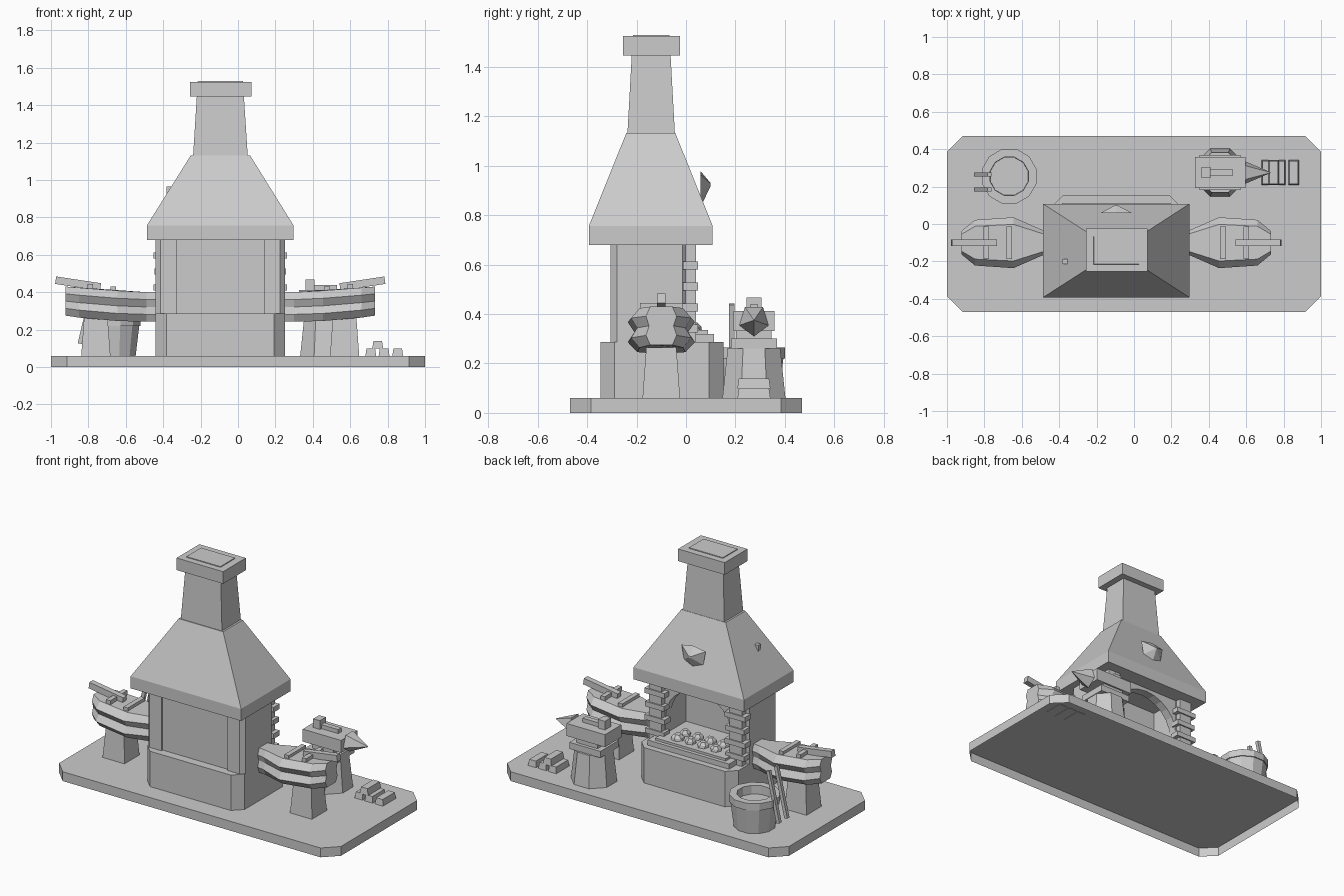
import bpy, math, random
from mathutils import Vector

random.seed(4)
if "Cube" in bpy.data.objects:
    bpy.data.objects.remove(bpy.data.objects["Cube"])

GREY = (0.6, 0.6, 0.6, 1)
stone = bpy.data.materials.new("plain_grey")
stone.use_nodes = True
stone.diffuse_color = GREY
stone.node_tree.nodes["Principled BSDF"].inputs["Base Color"].default_value = GREY

CX = -0.095          # forge centre line
GROUND = 0.06        # top of the plinth


def loft(name, rings, closed_loop=False, base=True):
    """Skin equal-length rings of points, capping the ends (or joining them)."""
    n = len(rings[0])
    verts = [tuple(p) for r in rings for p in r]
    spans = len(rings) if closed_loop else len(rings) - 1
    faces = []
    for k in range(spans):
        a, b = k * n, (k + 1) % len(rings) * n
        faces += [(a + i, a + (i + 1) % n, b + (i + 1) % n, b + i) for i in range(n)]
    if not closed_loop:
        faces.append(tuple(range(spans * n, spans * n + n)))
        if base:
            faces.append(tuple(reversed(range(n))))
    mesh = bpy.data.meshes.new(name)
    mesh.from_pydata(verts, [], faces)
    mesh.materials.append(stone)
    obj = bpy.data.objects.new(name, mesh)
    bpy.context.collection.objects.link(obj)
    return obj


def rect(x0, x1, y0, y1, z, c=0):
    """Rectangle ring with optional corner cuts."""
    if not c:
        return [(x0, y0, z), (x1, y0, z), (x1, y1, z), (x0, y1, z)]
    return [(x0 + c, y0, z), (x1 - c, y0, z), (x1, y0 + c, z), (x1, y1 - c, z),
            (x1 - c, y1, z), (x0 + c, y1, z), (x0, y1 - c, z), (x0, y0 + c, z)]


def box(name, x0, x1, y0, y1, z0, z1, cut=0, taper=0, base=True):
    t = taper
    return loft(name, [rect(x0, x1, y0, y1, z0, cut),
                       rect(x0 + t, x1 - t, y0 + t, y1 - t, z1, cut)], base=base)


def circle(x, y, z, r, n, turn=0.5):
    return [(x + r * math.cos((i + turn) * math.tau / n),
             y + r * math.sin((i + turn) * math.tau / n), z) for i in range(n)]


def bar(name, a, b, w, h):
    """Rectangular-section bar from point a to point b."""
    a, b = Vector(a), Vector(b)
    side = Vector((0, 1, 0))
    up = (b - a).normalized().cross(side)
    corners = [(-w, -h), (w, -h), (w, h), (-w, h)]
    return loft(name, [[p + side * s / 2 + up * u / 2 for s, u in corners] for p in (a, b)])


# plinth, an open-bottomed shell
box("plinth", -1, 1, -0.47, 0.47, 0, GROUND, 0.085, base=False)

# hearth block and fire tray
box("hearth_block", -0.44, 0.25, -0.347, 0.152, GROUND, 0.287, 0.058)
box("fire_tray", CX - 0.29, CX + 0.29, -0.2, 0.113, 0.287, 0.32)
box("fire_bed", CX - 0.25, CX + 0.25, -0.2, 0.09, 0.32, 0.335)
for row in range(2):
    for col in range(4):
        x, y = CX + (col - 1.5) * 0.09, 0.025 - row * 0.075
        r = random.uniform(0.034, 0.042)
        loft("coal", [circle(x, y, 0.333, r, 6, random.random()),
                      circle(x, y, 0.35, r * 0.9, 6), circle(x, y, 0.366, r * 0.5, 6)])

# firebox: side walls, recessed front wall and an arched mouth at the back
WALL = 0.235
for s in (-1, 1):
    a, b, c = CX + s * WALL, CX + s * 0.345, CX + s * 0.32
    plan = [(a, -0.305), (c, -0.305), (b, -0.28), (b, -0.015), (c, 0.008), (a, 0.008)][::s]
    loft("side_wall", [[(x, y, z) for x, y in plan] for z in (0.287, 0.685)])
box("front_wall", CX - WALL, CX + WALL, -0.292, -0.2, 0.287, 0.685)
arch = []
for i in range(13):
    t = i * math.pi / 12
    x, z = CX - WALL * math.cos(t), 0.445 + 0.215 * math.sin(t)
    arch.append([(x, -0.05, z), (x, 0.006, z), (x, 0.006, 0.684), (x, -0.05, 0.684)])
loft("mouth_arch", arch)

# stone pillars flanking the mouth
for s in (-1, 1):
    px = CX + s * 0.285
    box("pillar", px - 0.045, px + 0.045, -0.01, 0.04, 0.287, 0.685)
    for i in range(4):
        z, w = 0.325 + i * 0.085, 0.072 if i % 2 else 0.066
        box("pillar_stone", px - w, px + w, -0.012, 0.048, z, z + 0.032)

# hood, chimney running up through its cap
loft("hood", [rect(-0.487, 0.297, -0.393, 0.108, z) for z in (0.68, 0.757)]
     + [rect(-0.252, 0.064, -0.242, -0.043, 1.132)])
loft("chimney", [rect(-0.24, 0.052, -0.237, -0.045, 1.13), rect(-0.215, 0.026, -0.215, -0.067, 1.53)])
box("chimney_cap", -0.257, 0.073, -0.255, -0.025, 1.447, 1.525)

# faceted shield stone on the back slope, peg on the right slope
shield = [(-0.086, 0.965), (0, 0.98), (0.086, 0.965), (0.068, 0.875), (0, 0.832), (-0.068, 0.875)]
loft("hood_stone", [[(CX + x, 0.058, z) for x, z in shield],
                    [(CX + x * 0.1, 0.099, 0.925 + (z - 0.925) * 0.1) for x, z in shield]])
box("hood_peg", -0.382, -0.355, -0.213, -0.188, 0.925, 0.965)

# bellows, mirrored either side of the forge: (distance, half width, base height, thickness)
PLAN = [(0.33, 0.055, 0.242, 0.158), (0.395, 0.068, 0.242, 0.158), (0.55, 0.136, 0.246, 0.162),
        (0.755, 0.122, 0.264, 0.16), (0.828, 0.062, 0.275, 0.155)]
LAYERS = [(0, 0.72), (0.25, 1), (0.5, 0.8), (0.75, 1), (1, 0.72)]
BY = -0.1
for s in (-1, 1):
    rings = []
    for f, k in LAYERS:
        near = [(CX + s * d, BY - h * k, z + t * f) for d, h, z, t in PLAN]
        far = [(CX + s * d, BY + h * k, z + t * f) for d, h, z, t in reversed(PLAN)]
        rings.append((near + far)[::s])
    loft("bellows", rings)
    bar("bellows_handle", (CX + s * 0.64, BY, 0.428), (CX + s * 0.88, BY, 0.464), 0.036, 0.04)
    for d, z in ((0.571, 0.405), (0.695, 0.418)):
        x = CX + s * d
        box("bellows_batten", x - 0.015, x + 0.015, BY - 0.087, BY + 0.087, z, z + 0.026)
    x = CX + s * 0.665
    box("bellows_stand", x - 0.078, x + 0.078, BY - 0.076, BY + 0.076, GROUND, 0.265, taper=0.015)

# anvil on its stump
AX, AY = 0.46, 0.275
loft("anvil_stump", [circle(AX, AY, GROUND, 0.138, 8), circle(AX, AY, 0.262, 0.115, 8)])
box("anvil_foot", AX - 0.11, AX + 0.11, AY - 0.093, AY + 0.093, 0.26, 0.302)
box("anvil_waist", AX - 0.075, AX + 0.075, AY - 0.072, AY + 0.072, 0.302, 0.335)
box("anvil_body", 0.325, 0.597, AY - 0.083, AY + 0.083, 0.332, 0.412)
horn = [(math.sin(i * math.tau / 5), -math.cos(i * math.tau / 5)) for i in range(5)]
loft("anvil_horn", [[(0.597, AY + 0.062 * u, 0.375 + 0.066 * v) for u, v in horn],
                    [(0.73, AY + 0.002 * u, 0.375 + 0.002 * v) for u, v in horn]])
box("hammer_head", 0.362, 0.41, AY - 0.03, AY + 0.03, 0.412, 0.468)
box("hammer_handle", 0.41, 0.53, AY - 0.016, AY + 0.016, 0.412, 0.438)

# ingot pile, the lower row sunk slightly into the plinth
for x, z in ((0.71, 0.057), (0.781, 0.057), (0.854, 0.057), (0.747, 0.098)):
    box("ingot", x - 0.029, x + 0.029, AY - 0.067, AY + 0.067, z, z + 0.042, taper=0.006)

# quench bucket, hollow, with a rim band and water
QX, QY = -0.667, 0.255
profile = [(0.124, GROUND), (0.144, 0.22), (0.151, 0.22), (0.151, 0.265), (0.106, 0.265), (0.1, 0.07)]
loft("bucket", [circle(QX, QY, z, r, 12) for r, z in profile], closed_loop=True)
loft("bucket_water", [circle(QX, QY, 0.065, 0.1, 12), circle(QX, QY, 0.21, 0.106, 12)])

# tongs leaning on the bucket
for y in (0.185, 0.265):
    bar("tong_arm", (-0.846, y, 0.125), (-0.772, y, 0.44), 0.022, 0.022)
